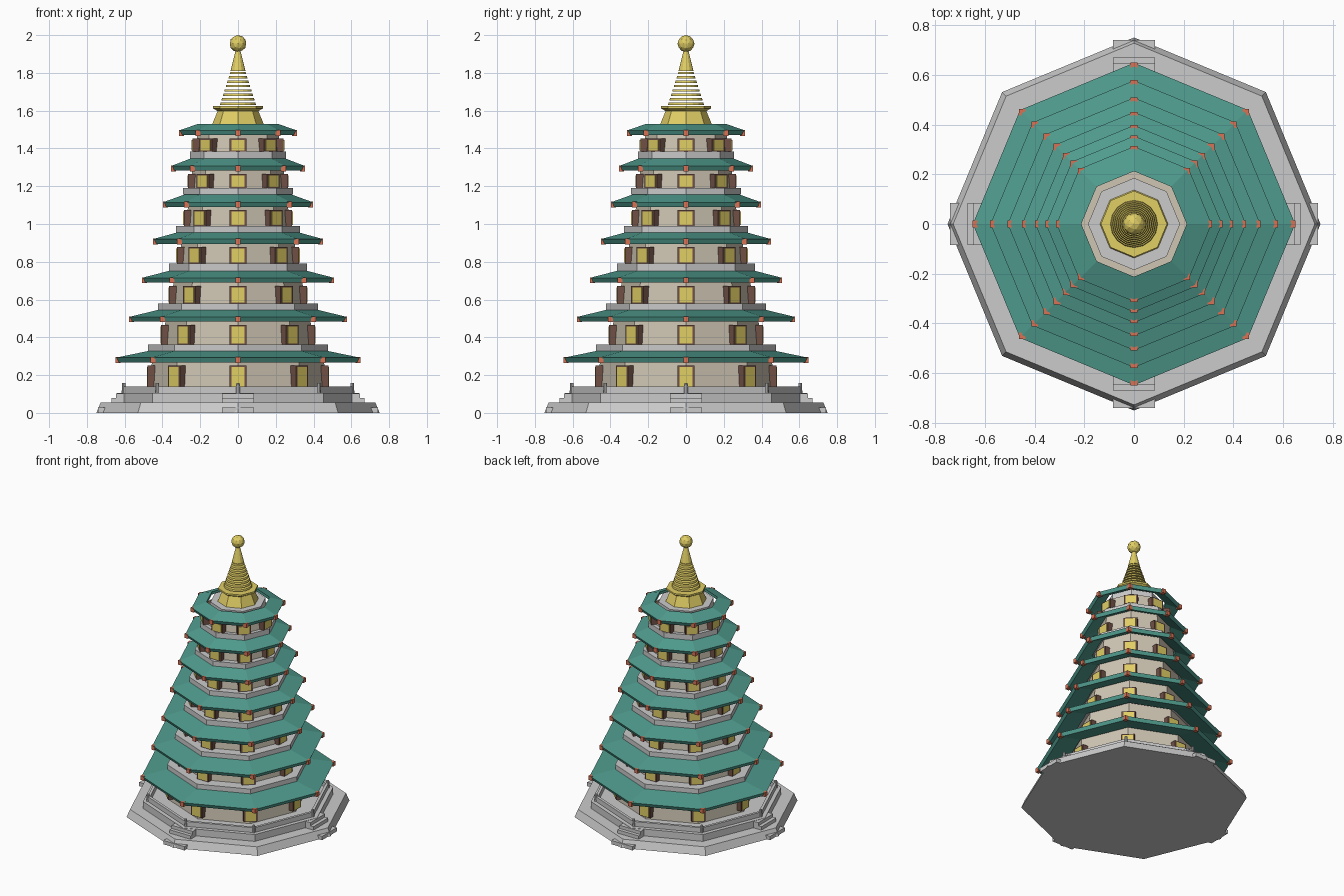
import bpy, bmesh, math
from mathutils import Matrix

if "Cube" in bpy.data.objects:
    bpy.data.objects.remove(bpy.data.objects["Cube"])


def material(name, rgb):
    m = bpy.data.materials.new(name)
    m.diffuse_color = (*rgb, 1)
    m.use_nodes = True
    m.node_tree.nodes["Principled BSDF"].inputs["Base Color"].default_value = m.diffuse_color
    return m


TEAL = material("teal_tile", (0.08, 0.33, 0.27))
CREAM = material("cream_wall", (0.62, 0.56, 0.45))
GOLD = material("gold", (0.75, 0.62, 0.13))
BROWN = material("brown_wood", (0.16, 0.08, 0.06))
CORAL = material("coral_ornament", (0.70, 0.17, 0.09))


def finish(name, bm, mat=None):
    bmesh.ops.recalc_face_normals(bm, faces=bm.faces)
    me = bpy.data.meshes.new(name)
    bm.to_mesh(me)
    bm.free()
    ob = bpy.data.objects.new(name, me)
    bpy.context.collection.objects.link(ob)
    if mat:
        me.materials.append(mat)
    return ob


def lathe(name, profile, mat=None, n=8, ring=False):
    """Revolve (radius, z) points in n flat sides; ring closes the profile, else ends are capped."""
    bm = bmesh.new()
    loops = [[bm.verts.new((r * math.cos(2 * math.pi * i / n), r * math.sin(2 * math.pi * i / n), z))
              for i in range(n)] for r, z in profile]
    pairs = list(zip(loops, loops[1:]))
    if ring:
        pairs.append((loops[-1], loops[0]))
    else:
        bm.faces.new(loops[0])
        bm.faces.new(loops[-1])
    for a, b in pairs:
        for i in range(n):
            j = (i + 1) % n
            bm.faces.new((a[i], a[j], b[j], b[i]))
    return finish(name, bm, mat)


def radial_boxes(name, r0, r1, width, z0, z1, mat=None, count=8, turn=True):
    """Boxes spanning radius r0..r1, repeated around the axis."""
    bm = bmesh.new()
    for k in range(count):
        a = 2 * math.pi * k / count
        rot = Matrix.Rotation(a, 4, 'Z')
        mid = Matrix.Translation(((r0 + r1) / 2, 0, (z0 + z1) / 2))
        size = Matrix.Diagonal((r1 - r0, width, z1 - z0, 1))
        m = rot @ mid
        if not turn:
            m = Matrix.Translation(m.translation)
        bmesh.ops.create_cube(bm, size=1, matrix=m @ size)
    return finish(name, bm, mat)


# Terrace, stairs and railing
lathe("terrace_lower", [(0.75, 0), (0.727, 0.055)])
lathe("terrace_upper", [(0.64, 0.055), (0.64, 0.105)])
for i, (r, z0, z1) in enumerate([(0.74, 0.0, 0.028), (0.67, 0.055, 0.08), (0.645, 0.055, 0.103)]):
    radial_boxes(f"stair_{i + 1}", r - 0.06, r, 0.17, z0, z1, count=4)
lathe("railing", [(0.61, 0.10), (0.61, 0.14), (0.59, 0.14), (0.59, 0.10)], ring=True)
bm = bmesh.new()
for k in range(8):
    a = k * math.pi / 4
    bmesh.ops.create_cone(bm, cap_ends=True, segments=8, radius1=0.011, radius2=0.009, depth=0.055,
                          matrix=Matrix.Translation((0.605 * math.cos(a), 0.605 * math.sin(a), 0.13)))
finish("railing_posts", bm)

# Storeys: slab radius, wall radius, floor z, eave radius, eave z, roof top z
storeys = [
    (0, 0.467, 0.125, 0.648, 0.267, 0.33),
    (0.476, 0.395, 0.362, 0.577, 0.483, 0.548),
    (0.423, 0.352, 0.58, 0.508, 0.690, 0.755),
    (0.365, 0.312, 0.79, 0.450, 0.895, 0.957),
    (0.328, 0.275, 0.99, 0.397, 1.090, 1.158),
    (0.290, 0.252, 1.19, 0.354, 1.282, 1.35),
    (0.254, 0.230, 1.385, 0.312, 1.470, 1.53),
]
for i, (slab, wall, floor, eave, ez, top) in enumerate(storeys):
    s = f"_{i + 1}"
    last = i == len(storeys) - 1
    if slab:
        lathe("floor_slab" + s, [(slab, storeys[i - 1][5] - 0.003), (slab, floor)])
    wall_top = 1.475 if last else top
    lathe("wall" + s, [(wall, floor - 0.025), (wall - 0.015, wall_top)], CREAM)
    # Thin sloping skirt roof, open in the middle
    inner = 0.212 if last else storeys[i + 1][0] - 0.012
    lathe("roof" + s, [(eave - 0.012, ez), (eave, ez + 0.025), (inner, top), (inner, top - 0.02)],
          TEAL, ring=True)
    radial_boxes("eave_ornament" + s, eave - 0.026, eave + 0.001, 0.027, ez - 0.003, ez + 0.028,
                 CORAL, turn=False)
    # Corner windows: wooden frame and glowing pane
    wt = ez - 0.017
    radial_boxes("window_frame" + s, wall - 0.036, wall + 0.012, 0.092, floor, wt, BROWN)
    radial_boxes("window_pane" + s, wall - 0.01, wall + 0.015, 0.07, floor + 0.005, wt - 0.008, GOLD)

# Finial
lathe("finial_plinth", [(0.185, 1.47), (0.185, 1.528)])
lathe("finial_base", [(0.138, 1.525), (0.108, 1.598), (0.133, 1.612), (0.133, 1.624)], GOLD)
for k in range(8):
    t = k / 7
    r, z = 0.095 - 0.052 * t, 1.637 + 0.163 * t
    lathe(f"finial_ring_{k + 1}", [(r, z - 0.006), (r - 0.003, z + 0.006)], GOLD, n=16)
lathe("finial_spire", [(0.04, 1.81), (0.011, 1.925)], GOLD, n=12)
bm = bmesh.new()
bmesh.ops.create_icosphere(bm, subdivisions=2, radius=0.045, matrix=Matrix.Translation((0, 0, 1.955)))
finish("finial_ball", bm, GOLD)
